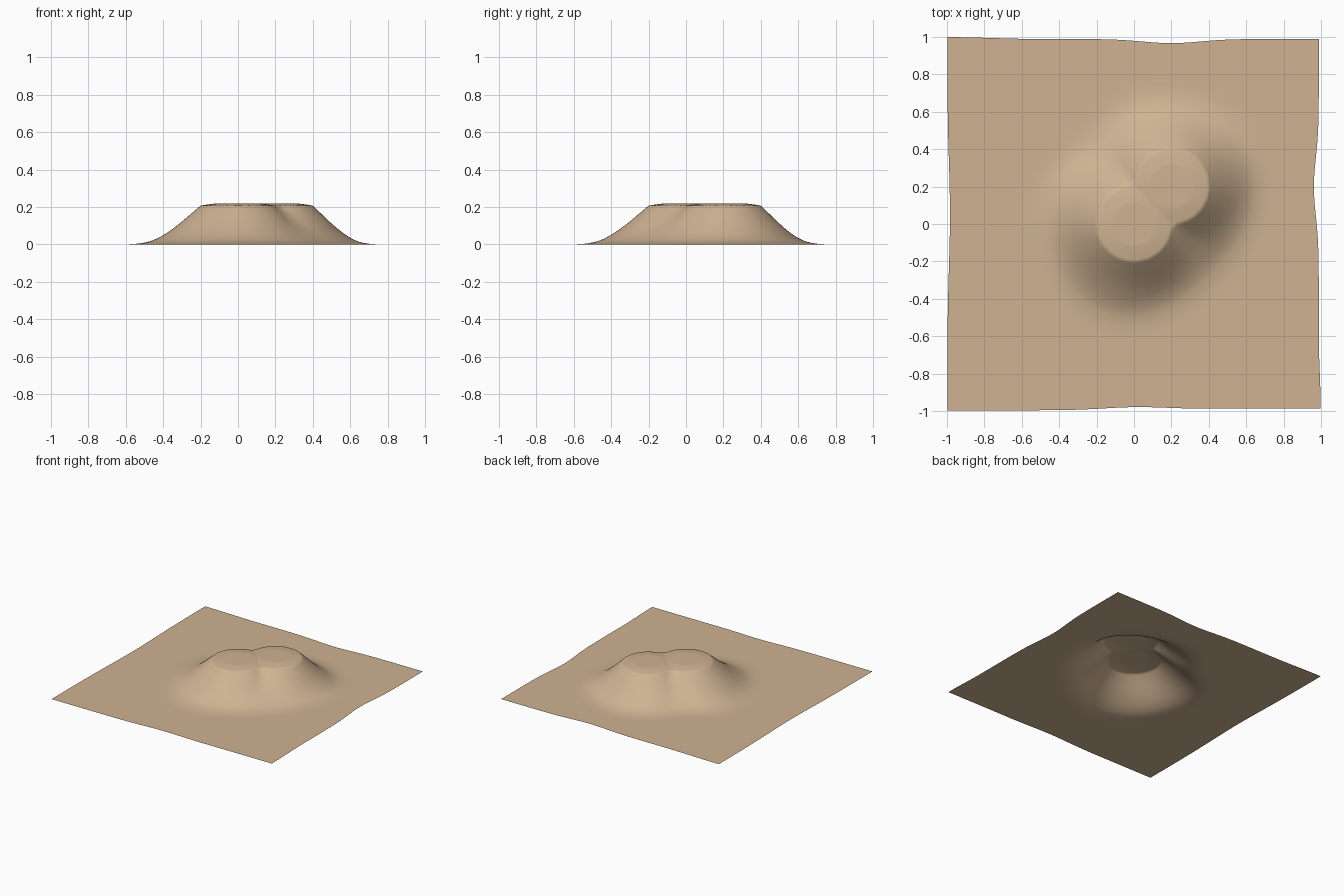
import bpy, bmesh, math

if "Cube" in bpy.data.objects:
    bpy.data.objects.remove(bpy.data.objects["Cube"])

N = 220                      # grid cells per side
R = 0.2                      # radius of the two hidden round supports
C2 = 0.2                     # second support sits at (C2, C2)
PROFILE = [0.207, 0.162, 0.117, 0.076, 0.042, 0.018, 0.006, 0.001, 0, 0]
STEP = 0.05


def profile(d):
    # smooth fall of the cloth with distance from the supports
    t = d / STEP
    i = int(t)
    if i >= len(PROFILE) - 2:
        return 0.0
    t -= i
    b, c, e = PROFILE[i], PROFILE[i + 1], PROFILE[i + 2]
    a = PROFILE[i - 1] if i else 2 * b - c
    return max(0, b + 0.5 * t * (c - a + t * (2 * a - 5 * b + 4 * c - e + t * (3 * (b - c) + e - a))))


def smoothstep(a, b, v):
    t = min(1, max(0, (v - a) / (b - a)))
    return t * t * (3 - 2 * t)


def height(x, y):
    r1, r2 = math.hypot(x, y), math.hypot(x - C2, y - C2)
    # smoothed union of two discs
    k = 0.05
    h = max(k - abs(r1 - r2), 0) / k
    union = min(r1, r2) - h * h * k / 4 - R
    # capsule hull: the cloth bridges the waist further out
    s = min(1, max(0, (x + y) / (2 * C2)))
    hull = math.hypot(x - s * C2, y - s * C2) - R
    if union <= 0:
        hump = max(0, 1 - (min(r1, r2) / R) ** 2)
        return 0.207 + 0.012 * min(1, hump * 1.5)
    d = union + (max(hull, 0) - union) * 0.6 * smoothstep(0.0, 0.3, union)
    # gentler slope on the left and front, steeper at the right and back
    ang = math.atan2(y - 0.1, x - 0.1)
    d *= 1 - 0.07 * math.cos(ang - math.radians(225))
    d *= 1 + 0.035 * math.cos(5 * ang + 0.6) * smoothstep(0.02, 0.2, d)
    return profile(d)


def bell(v, c, w):
    return math.exp(-((v - c) / w) ** 2)


def pulled(u, v):
    # edges of the sheet are drawn inward by the drape
    right = 0.012 + 0.026 * bell(v, 0.2, 0.22) - 0.01 * smoothstep(-0.6, -1, v)
    left = 0.002 + 0.014 * bell(v, 0.05, 0.4)
    back = 0.011 + 0.022 * bell(u, 0.2, 0.22) - 0.01 * smoothstep(-0.5, -1, u)
    front = 0.004 + 0.017 * bell(u, 0.02, 0.25) + 0.01 * smoothstep(0, 0.6, u)
    x = u - (right * u * u if u > 0 else -left * u * u)
    y = v - (back * v * v if v > 0 else -front * v * v)
    return x, y


# draped cloth sheet
bm = bmesh.new()
rows = []
for j in range(N + 1):
    row = []
    for i in range(N + 1):
        x, y = pulled(2 * i / N - 1, 2 * j / N - 1)
        row.append(bm.verts.new((x, y, height(x, y))))
    rows.append(row)
for j in range(N):
    for i in range(N):
        f = bm.faces.new((rows[j][i], rows[j][i + 1], rows[j + 1][i + 1], rows[j + 1][i]))
        f.smooth = True
mesh = bpy.data.meshes.new("draped_cloth")
bm.to_mesh(mesh)
bm.free()
cloth = bpy.data.objects.new("draped_cloth", mesh)
bpy.context.collection.objects.link(cloth)

mat = bpy.data.materials.new("tan_cloth")
mat.diffuse_color = (0.62, 0.45, 0.29, 1)
mat.use_nodes = True
mat.node_tree.nodes["Principled BSDF"].inputs["Base Color"].default_value = mat.diffuse_color
mesh.materials.append(mat)
